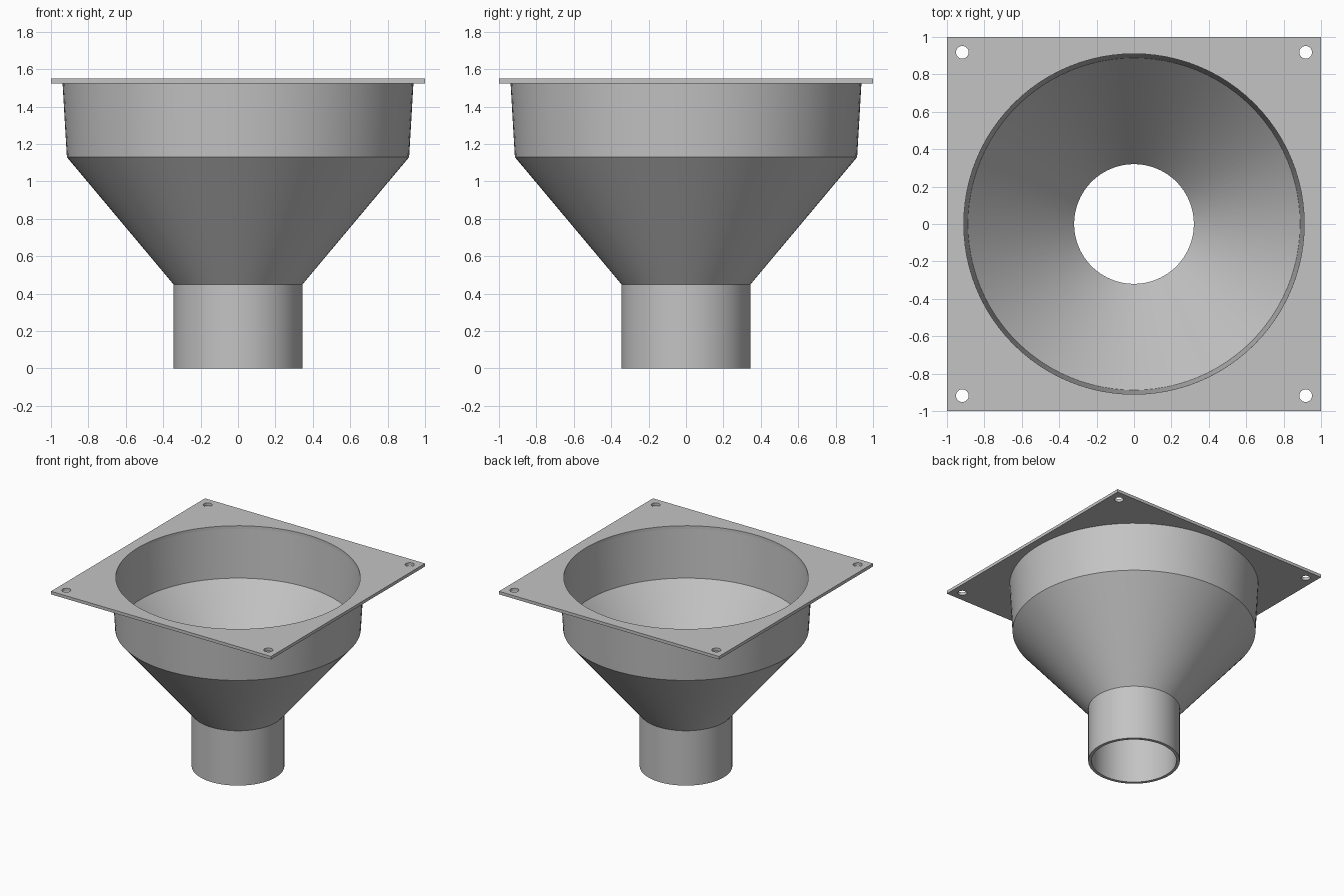
import bpy
import bmesh
import math

cube = bpy.data.objects.get("Cube")
if cube:
    bpy.data.objects.remove(cube, do_unlink=True)

SIDES = 96
PLATE_BOTTOM, PLATE_TOP = 1.525, 1.55
MOUTH_RADIUS = 0.91

grey = bpy.data.materials.new("plain grey")
grey.use_nodes = True
colour = (0.55, 0.55, 0.55, 1)
grey.diffuse_color = colour
grey.node_tree.nodes["Principled BSDF"].inputs["Base Color"].default_value = colour


def finish(bm, name):
    """Turn the bmesh into a shaded object with sharp creases."""
    bmesh.ops.recalc_face_normals(bm, faces=bm.faces[:])
    mesh = bpy.data.meshes.new(name)
    bm.to_mesh(mesh)
    bm.free()
    mesh.materials.append(grey)
    obj = bpy.data.objects.new(name, mesh)
    bpy.context.collection.objects.link(obj)
    bpy.ops.object.select_all(action="DESELECT")
    obj.select_set(True)
    bpy.context.view_layer.objects.active = obj
    bpy.ops.object.shade_smooth_by_angle(angle=math.radians(20))
    return obj


def ring(bm, x, y, z, radius, sides):
    """Closed loop of vertices around a vertical axis."""
    angles = [math.tau * i / sides for i in range(sides)]
    return [bm.verts.new((x + radius * math.cos(a), y + radius * math.sin(a), z))
            for a in angles]


# Funnel: spout, cone and collar as one hollow wall
outer = [(0.345, 0), (0.345, 0.45), (0.915, 1.13), (0.938, PLATE_BOTTOM)]
inner = [(MOUTH_RADIUS, PLATE_BOTTOM), (0.888, 1.13), (0.32, 0.457), (0.32, 0)]
bm = bmesh.new()
rings = [ring(bm, 0, 0, z, r, SIDES) for r, z in outer + inner]
for k, low in enumerate(rings):
    high = rings[(k + 1) % len(rings)]
    for i in range(SIDES):
        j = (i + 1) % SIDES
        bm.faces.new((low[i], low[j], high[j], high[i]))
finish(bm, "funnel_body")

# Square mounting plate with the mouth opening and four bolt holes
bm = bmesh.new()
loops = [ring(bm, 0, 0, PLATE_BOTTOM, MOUTH_RADIUS, SIDES)]
corners = [(-1, -1), (1, -1), (1, 1), (-1, 1)]
loops.append([bm.verts.new((x, y, PLATE_BOTTOM)) for x, y in corners])
for x, y in corners:
    loops.append(ring(bm, x * 0.918, y * 0.918, PLATE_BOTTOM, 0.034, 32))
edges = [bm.edges.new((a, b)) for loop in loops
         for a, b in zip(loop, loop[1:] + loop[:1])]
bmesh.ops.triangle_fill(bm, edges=edges, use_beauty=True)
top = bmesh.ops.extrude_face_region(bm, geom=bm.faces[:], use_keep_orig=True)
bmesh.ops.translate(bm, vec=(0, 0, PLATE_TOP - PLATE_BOTTOM),
                    verts=[v for v in top["geom"] if isinstance(v, bmesh.types.BMVert)])
finish(bm, "mounting_plate")
